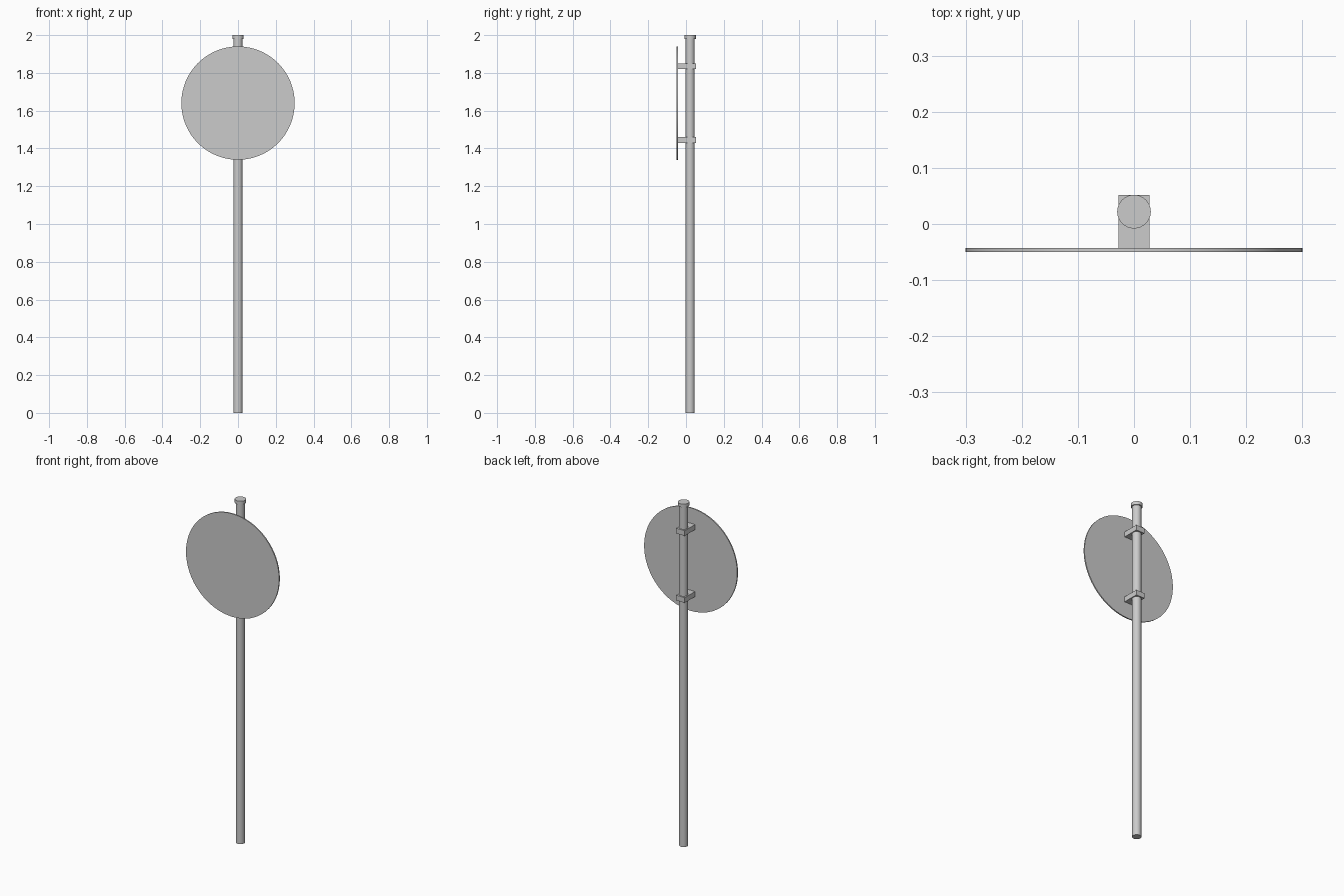
import bpy, math

if "Cube" in bpy.data.objects:
    bpy.data.objects.remove(bpy.data.objects["Cube"])

POLE_Y = 0.022


def finish(obj, name, smooth=True):
    obj.name = name
    if smooth:
        bpy.ops.object.shade_smooth_by_angle(angle=math.radians(35))
    return obj


def cylinder(name, radius, depth, loc, rot=(0, 0, 0), sides=32):
    bpy.ops.mesh.primitive_cylinder_add(vertices=sides, radius=radius, depth=depth,
                                        location=loc, rotation=rot)
    return finish(bpy.context.object, name)


def box(name, x, y, z):
    bpy.ops.mesh.primitive_cube_add(
        size=1, location=[(a + b) / 2 for a, b in (x, y, z)])
    obj = bpy.context.object
    obj.scale = [b - a for a, b in (x, y, z)]
    bpy.ops.object.transform_apply(location=False, rotation=False, scale=True)
    return finish(obj, name, smooth=False)


# Upright pole and its wider end cap
cylinder("pole", 0.024, 1.985, (0, POLE_Y, 0.9925))
cylinder("pole_cap", 0.03, 0.02, (0, POLE_Y, 1.99))

# Round sign plate facing the front
cylinder("sign_plate", 0.3, 0.007, (0, -0.0465, 1.64), (math.pi / 2, 0, 0), 64)

# Two clamps wrapping the pole and holding the plate
for label, z in (("lower", 1.445), ("upper", 1.835)):
    box(label + "_clamp", (-0.028, 0.028), (-0.043, 0.052), (z - 0.015, z + 0.015))
